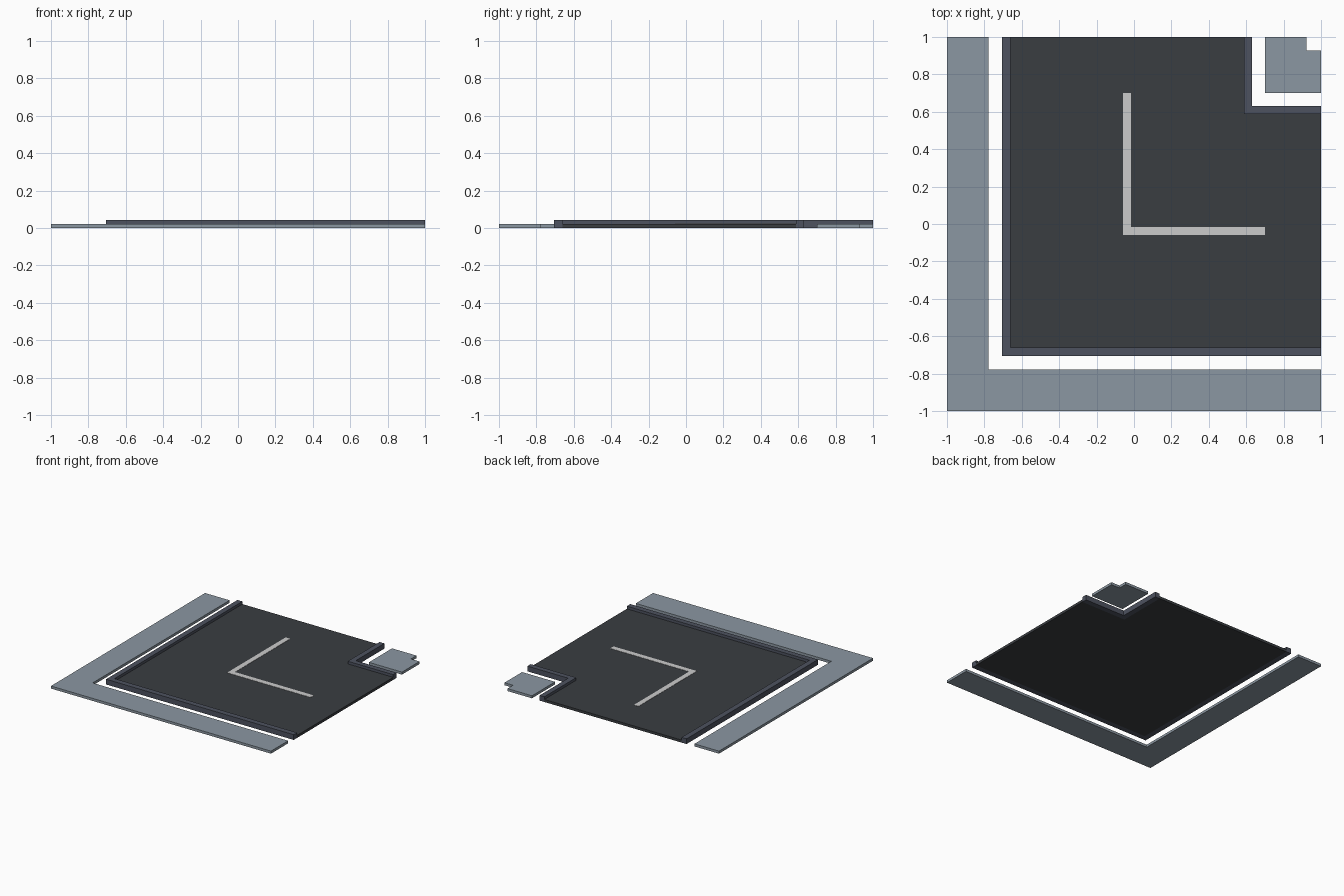
import bpy, bmesh

if "Cube" in bpy.data.objects:
    bpy.data.objects.remove(bpy.data.objects["Cube"])


def material(name, rgb):
    m = bpy.data.materials.new(name)
    m.diffuse_color = (*rgb, 1)
    m.use_nodes = True
    m.node_tree.nodes["Principled BSDF"].inputs["Base Color"].default_value = m.diffuse_color
    return m


def slab(name, outline, z0, z1, mat):
    """Extrude a flat outline (counter-clockwise) from z0 up to z1."""
    bm = bmesh.new()
    face = bm.faces.new([bm.verts.new((x, y, z0)) for x, y in outline])
    ext = bmesh.ops.extrude_face_region(bm, geom=[face], use_keep_orig=True)
    for v in ext["geom"]:
        if isinstance(v, bmesh.types.BMVert):
            v.co.z = z1
    bmesh.ops.recalc_face_normals(bm, faces=bm.faces)
    mesh = bpy.data.meshes.new(name)
    bm.to_mesh(mesh)
    bm.free()
    mesh.materials.append(mat)
    ob = bpy.data.objects.new(name, mesh)
    bpy.context.collection.objects.link(ob)
    return ob


def ell(a, b, end):
    """L outline with its corner at (a, a), strip from a to b, arms reaching end."""
    return [(a, a), (end, a), (end, b), (b, b), (b, end), (a, end)]


paving = material("paving", (0.26, 0.31, 0.36))
kerb = material("kerb", (0.075, 0.085, 0.115))
asphalt = material("asphalt", (0.042, 0.047, 0.053))
paint = material("paint", (0.63, 0.60, 0.63))

LOW, HIGH = 0.021, 0.043

# Pavements: outer L and notched inner corner
slab("outer_pavement", ell(-1, -0.777, 1), 0, LOW, paving)
slab("inner_pavement", [(0.70, 0.70), (1, 0.70), (1, 0.928), (0.922, 0.928),
                        (0.922, 1), (0.70, 1)], 0, LOW, paving)

# Raised kerbs on both sides of the bend
slab("outer_kerb", ell(-0.705, -0.66, 1), 0, HIGH, kerb)
slab("inner_kerb", ell(0.587, 0.63, 1), 0, HIGH, kerb)

# Road surface and the painted centre line
slab("road", ell(-0.66, 0.587, 1), 0, LOW, asphalt)
slab("centre_line", ell(-0.058, -0.016, 0.70), LOW, LOW + 0.002, paint)
